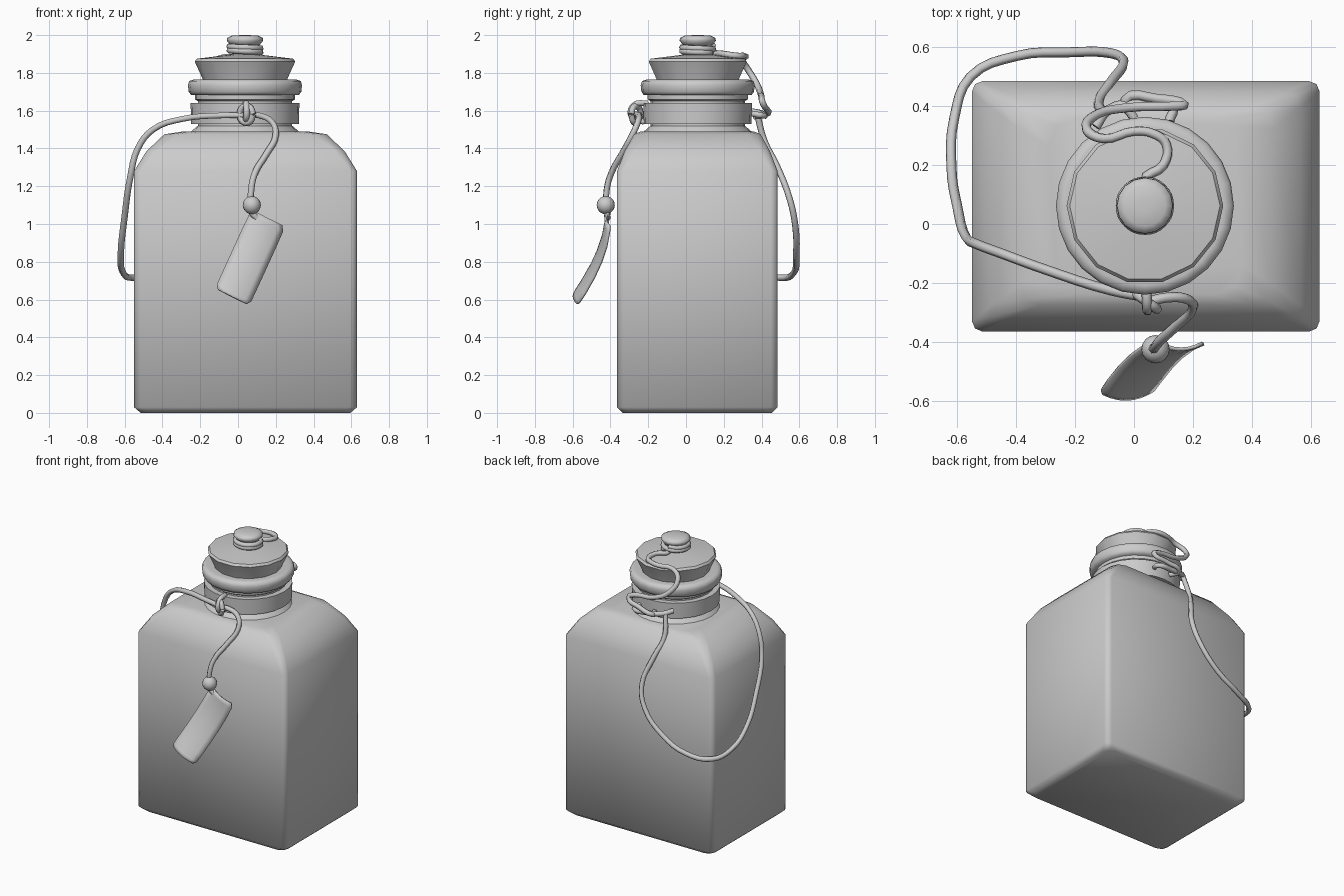
import bpy, bmesh
from math import sin, cos, pi, radians

CX, CY = 0.037, 0.062   # bottle axis


def make_object(name, bm, angle):
    bmesh.ops.recalc_face_normals(bm, faces=bm.faces)
    me = bpy.data.meshes.new(name)
    bm.to_mesh(me)
    bm.free()
    for p in me.polygons:
        p.use_smooth = True
    me.set_sharp_from_angle(angle=radians(angle))
    ob = bpy.data.objects.new(name, me)
    bpy.context.collection.objects.link(ob)
    return ob


def skin(name, rings, angle=40):
    """Join rings of points into a closed skin with capped ends."""
    bm = bmesh.new()
    loops = [[bm.verts.new(p) for p in r] for r in rings]
    n = len(rings[0])
    for a, b in zip(loops, loops[1:]):
        for i in range(n):
            j = (i + 1) % n
            bm.faces.new((a[i], a[j], b[j], b[i]))
    bm.faces.new(loops[0])
    bm.faces.new(loops[-1])
    return make_object(name, bm, angle)


def lathe(name, profile, sides, angle=40):
    return skin(name, [[(CX + r * cos(2 * pi * i / sides), CY + r * sin(2 * pi * i / sides), z)
                        for i in range(sides)] for r, z in profile], angle)


def box_ring(hx, hy, z, c):
    """Rectangle with rounded corners."""
    pts = []
    for k, (sx, sy) in enumerate(((1, 1), (-1, 1), (-1, -1), (1, -1))):
        for s in range(3):
            a = (k + s / 2) * pi / 2
            pts.append((0.04 + sx * (hx - c) + c * cos(a), 0.06 + sy * (hy - c) + c * sin(a), z))
    return pts


def cord(name, pts, radius=0.017):
    cu = bpy.data.curves.new(name, 'CURVE')
    cu.dimensions = '3D'
    cu.bevel_depth = radius
    cu.bevel_resolution = 1
    cu.resolution_u = 4
    cu.use_fill_caps = True
    sp = cu.splines.new('BEZIER')
    sp.bezier_points.add(len(pts) - 1)
    for bp, p in zip(sp.bezier_points, pts):
        bp.co = p
        bp.handle_left_type = bp.handle_right_type = 'AUTO'
    ob = bpy.data.objects.new(name, cu)
    bpy.context.collection.objects.link(ob)


# Bottle body with sloped shoulders
skin("bottle_body", [box_ring(*r) for r in (
    (0.555, 0.395, 0, 0.05), (0.59, 0.425, 0.03, 0.035), (0.59, 0.425, 1.28, 0.035),
    (0.525, 0.385, 1.385, 0.05), (0.43, 0.335, 1.475, 0.07), (0.33, 0.30, 1.49, 0.1))], 60)

# Neck, collar band and rolled lip
lathe("neck", [(0.30, 1.47), (0.285, 1.49), (0.25, 1.52), (0.25, 1.65), (0.265, 1.66), (0.265, 1.70)], 24)
lathe("collar_band", [(0.24, 1.53), (0.285, 1.53), (0.288, 1.64), (0.24, 1.64)], 24)
lathe("lip", [(0.22, 1.685), (0.285, 1.682), (0.298, 1.70), (0.302, 1.735),
              (0.295, 1.757), (0.27, 1.765), (0.20, 1.755)], 24, 60)

# Tapered stopper and knob
lathe("stopper", [(0.21, 1.72), (0.225, 1.77), (0.266, 1.86), (0.255, 1.875), (0.05, 1.90)], 14, 35)
lathe("knob", [(0.05, 1.88), (0.055, 1.935), (0.08, 1.95), (0.096, 1.97),
               (0.094, 1.985), (0.07, 1.997), (0.02, 2.0)], 16, 60)

# Cord wound on the knob, then trailing down the back of the neck
wrap = [(CX + 0.082 * cos(a), CY + 0.082 * sin(a), 1.945 - 0.04 * k / 16)
        for k, a in ((k, pi / 4 * (k + 2) + 0.0) for k in range(17))]
cord("stopper_cord", wrap + [
    (0.10, 0.20, 1.90), (0.11, 0.27, 1.89), (0.07, 0.305, 1.89), (0, 0.315, 1.885),
    (-0.10, 0.29, 1.875), (-0.16, 0.32, 1.83), (-0.13, 0.37, 1.75), (-0.02, 0.395, 1.69),
    (0.13, 0.40, 1.67), (0.17, 0.405, 1.645), (0.08, 0.425, 1.61), (-0.03, 0.42, 1.58), (0, 0.36, 1.57)])
cord("back_tie", [(-0.13, 0.33, 1.60), (-0.09, 0.385, 1.59), (0.03, 0.41, 1.575),
                  (0.13, 0.40, 1.575), (0.12, 0.35, 1.585)])

# Long loop hanging round the left side and back
cord("carry_loop", [
    (0.05, -0.25, 1.575), (-0.08, -0.225, 1.575), (-0.30, -0.155, 1.555), (-0.45, -0.10, 1.50),
    (-0.53, -0.07, 1.40), (-0.57, -0.045, 1.25), (-0.60, 0.06, 1.04), (-0.62, 0.20, 0.85),
    (-0.61, 0.36, 0.745), (-0.555, 0.50, 0.715), (-0.40, 0.57, 0.74), (-0.22, 0.583, 0.83),
    (-0.08, 0.58, 0.98), (-0.035, 0.55, 1.13), (-0.08, 0.48, 1.31), (-0.12, 0.415, 1.44), (-0.10, 0.375, 1.59)])

# Front knot and tag cord
ring = [(0.045 + 0.035 * cos(pi / 3 * k), -0.265 - 0.025 * cos(pi / 3 * k), 1.58 + 0.045 * sin(pi / 3 * k))
        for k in range(7)]
cord("front_knot", ring)
cord("front_knot_cross", [(0.04, -0.20, 1.64), (0.045, -0.275, 1.63), (0.045, -0.29, 1.57), (0.04, -0.22, 1.54)])
cord("tag_cord", [
    (0.03, -0.27, 1.58), (0.11, -0.25, 1.575), (0.18, -0.255, 1.54), (0.20, -0.285, 1.47),
    (0.15, -0.34, 1.37), (0.09, -0.395, 1.27), (0.07, -0.42, 1.18), (0.075, -0.42, 1.06), (0.10, -0.415, 1.03)])

# Bead
bm = bmesh.new()
bmesh.ops.create_uvsphere(bm, u_segments=16, v_segments=10, radius=0.048)
bmesh.ops.translate(bm, verts=bm.verts, vec=(0.073, -0.425, 1.10))
make_object("bead", bm, 60)

# Curled tag: a tilted strip bent outwards toward its lower end
bm = bmesh.new()
rows = []
for t, w in ((0, 0.08), (0.06, 0.098), (0.25, 0.1), (0.45, 0.1), (0.65, 0.1), (0.85, 0.1), (0.96, 0.099), (1, 0.085)):
    row = []
    for k in range(7):
        s = k / 3 - 1
        x = 0.16 - 0.19 * t + s * w * 0.9
        z = 1.03 - 0.415 * t - s * w * 0.45
        y = -0.405 - 0.17 * t ** 1.7 - 0.02 * (1 - s * s)
        row.append(bm.verts.new((x, y, z)))
    rows.append(row)
for a, b in zip(rows, rows[1:]):
    for i in range(6):
        bm.faces.new((a[i], a[i + 1], b[i + 1], b[i]))
tag = make_object("tag", bm, 60)
mod = tag.modifiers.new("thickness", 'SOLIDIFY')
mod.thickness = 0.012
mod.offset = 0
